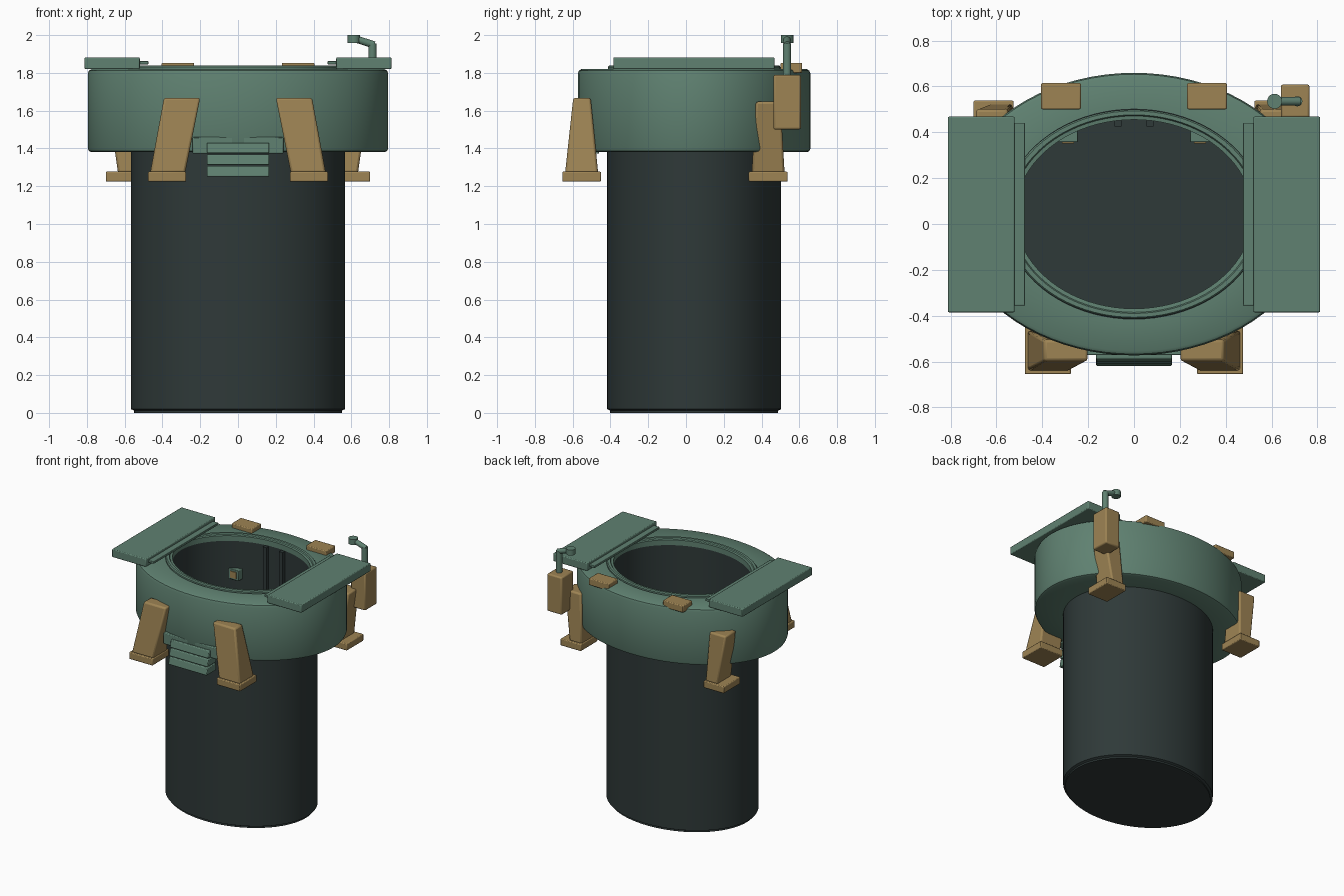
import bpy, bmesh, math
from mathutils import Vector

cube = bpy.data.objects.get("Cube")
if cube:
    bpy.data.objects.remove(cube, do_unlink=True)


def material(name, rgb):
    m = bpy.data.materials.new(name)
    m.use_nodes = True
    m.diffuse_color = (*rgb, 1)
    m.node_tree.nodes["Principled BSDF"].inputs["Base Color"].default_value = (*rgb, 1)
    return m


GREEN = material("sage green", (0.115, 0.22, 0.165))
TAN = material("ochre tan", (0.34, 0.23, 0.088))
DARK = material("dark slate", (0.028, 0.041, 0.040))
CY = 0.043  # centre of the shaft and collar in y


def finish(bm, name, mat, bevel=0.0):
    bmesh.ops.recalc_face_normals(bm, faces=bm.faces)
    mesh = bpy.data.meshes.new(name)
    bm.to_mesh(mesh)
    bm.free()
    mesh.materials.append(mat)
    ob = bpy.data.objects.new(name, mesh)
    bpy.context.collection.objects.link(ob)
    if bevel:
        mod = ob.modifiers.new("soft edges", "BEVEL")
        mod.width, mod.segments = bevel, 2
    bpy.ops.object.select_all(action="DESELECT")
    ob.select_set(True)
    bpy.context.view_layer.objects.active = ob
    bpy.ops.object.shade_smooth_by_angle(angle=math.radians(35))
    return ob


def oval(name, profile, mat, closed=False, n=80):
    """Sweep a profile of (x radius, y radius, z) around an ellipse."""
    bm = bmesh.new()
    rings = []
    for rx, ry, z in profile:
        rings.append([bm.verts.new((rx * math.cos(i * math.tau / n),
                                    CY + ry * math.sin(i * math.tau / n), z)) for i in range(n)])
    pairs = list(zip(rings, rings[1:]))
    if closed:
        pairs.append((rings[-1], rings[0]))
    else:
        bm.faces.new(rings[0])
        bm.faces.new(rings[-1])
    for a, b in pairs:
        for i in range(n):
            j = (i + 1) % n
            bm.faces.new((a[i], a[j], b[j], b[i]))
    return finish(bm, name, mat)


def block(name, mat, x, y, z, top_x=None, top_y=None, bevel=0.006):
    """Box from ranges, with an optional different top rectangle."""
    bm = bmesh.new()
    bmesh.ops.create_cube(bm, size=1)
    for v in bm.verts:
        up = v.co.z > 0
        xr = top_x if up and top_x else x
        yr = top_y if up and top_y else y
        v.co = (xr[v.co.x > 0], yr[v.co.y > 0], z[up])
    return finish(bm, name, mat, bevel)


def rod(name, mat, a, b, r, n=20):
    a, b = Vector(a), Vector(b)
    bm = bmesh.new()
    bmesh.ops.create_cone(bm, cap_ends=True, segments=n, radius1=r, radius2=r, depth=(b - a).length)
    turn = (b - a).to_track_quat("Z", "Y")
    for v in bm.verts:
        v.co = turn @ v.co + (a + b) / 2
    return finish(bm, name, mat)


def span(side, lo, hi):
    return tuple(sorted((side * lo, side * hi)))


# Hollow shaft with a closed bottom
oval("shaft", [(.55, .445, 0), (.55, .445, .012), (.567, .46, .02), (.567, .46, 1.82),
               (.517, .414, 1.82), (.517, .414, .05)], DARK)

# Wide collar with rounded rims, and the raised lip around the opening
oval("collar", [(.56, .452, 1.38), (.775, .597, 1.38), (.789, .61, 1.386), (.795, .616, 1.40),
                (.795, .616, 1.795), (.789, .61, 1.812), (.775, .597, 1.82),
                (.56, .452, 1.82)], GREEN, closed=True)
oval("opening_lip", [(.517, .412, 1.79), (.567, .456, 1.79), (.567, .456, 1.832), (.56, .45, 1.84),
                     (.54, .433, 1.84), (.535, .428, 1.832), (.517, .412, 1.83)], GREEN, closed=True)

# Parts mirrored left and right
for s, side in ((1, "left"), (-1, "right")):
    block(side + "_door", GREEN, span(s, .52, .812), (-.385, .468), (1.82, 1.882))
    block(side + "_door_hinge", GREEN, span(s, .475, .53), (-.355, .44), (1.845, 1.862), bevel=0.003)
    block(side + "_top_pad", TAN, span(s, .232, .405), (.50, .615), (1.80, 1.853))
    # Front leg leans inward
    block(side + "_front_leg", TAN, span(s, .28, .465), (-.64, -.465), (1.27, 1.668),
          span(s, .20, .392), (-.597, -.505), .012)
    block(side + "_front_foot", TAN, span(s, .275, .476), (-.655, -.45), (1.224, 1.277))
    # Rear leg leans outward
    block(side + "_rear_leg", TAN, span(s, .53, .635), (.348, .522), (1.27, 1.648),
          span(s, .55, .69), (.37, .50), .012)
    block(side + "_rear_foot", TAN, span(s, .525, .70), (.332, .538), (1.224, 1.277))
    # Interior lamp and ladder rail
    block(side + "_lamp_housing", GREEN, span(s, .245, .33), (.357, .44), (1.50, 1.58), bevel=0.004)
    block(side + "_lamp_face", TAN, span(s, .262, .313), (.350, .358), (1.515, 1.565), bevel=0)
    block(side + "_ladder_rail", DARK, span(s, .055, .085), (.425, .455), (.05, 1.785), bevel=0)

# Front step: mounting plate and three slats, each lower one further out
block("step_mount", GREEN, (-.24, .24), (-.572, -.46), (1.372, 1.46))
for i in range(3):
    z = 1.375 - i * .062
    y = -.60 - i * .01
    block(f"step_slat_{i + 1}", GREEN, (-.165, .165), (y, -.50), (z, z + .055),
          top_y=(y + .012, -.50), bevel=0.005)

# Periscope on its side box
block("periscope_box", TAN, (.64, .766), (.463, .608), (1.50, 1.79), bevel=0.01)
rod("periscope_post", GREEN, (.712, .535, 1.78), (.712, .535, 1.955), .022)
rod("periscope_elbow", GREEN, (.722, .535, 1.948), (.615, .535, 1.982), .019)
rod("periscope_head", GREEN, (.613, .535, 1.957), (.613, .535, 2.0), .033)
